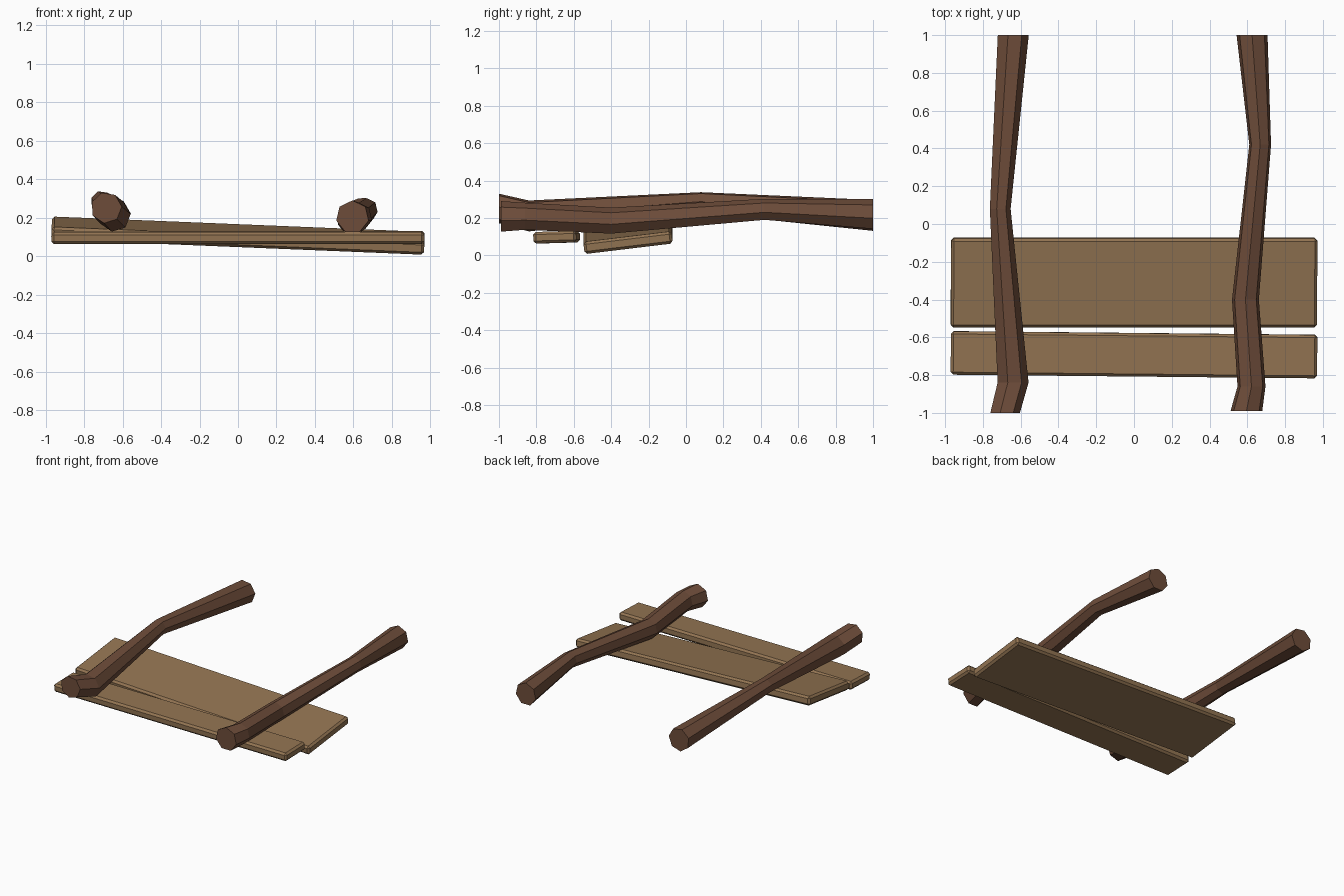
import bpy, bmesh, math
from mathutils import Vector

if "Cube" in bpy.data.objects:
    bpy.data.objects.remove(bpy.data.objects["Cube"])


def material(name, rgb):
    m = bpy.data.materials.new(name)
    m.diffuse_color = (*rgb, 1)
    m.use_nodes = True
    m.node_tree.nodes["Principled BSDF"].inputs["Base Color"].default_value = m.diffuse_color
    return m


PLANK = material("weathered plank brown", (0.29, 0.175, 0.085))
LOG = material("dark log brown", (0.155, 0.073, 0.042))


def finish(bm, name, mat):
    bmesh.ops.recalc_face_normals(bm, faces=bm.faces)
    me = bpy.data.meshes.new(name)
    bm.to_mesh(me)
    bm.free()
    me.materials.append(mat)
    ob = bpy.data.objects.new(name, me)
    bpy.context.collection.objects.link(ob)
    return ob


def plank(name, size, loc, rot):
    bm = bmesh.new()
    bmesh.ops.create_cube(bm, size=1)
    bmesh.ops.scale(bm, vec=Vector(size), verts=bm.verts)
    bmesh.ops.bevel(bm, geom=bm.edges[:], offset=0.014, segments=1, affect='EDGES')
    ob = finish(bm, name, PLANK)
    ob.location, ob.rotation_euler = loc, rot


def log(name, path, twist=0.0, sides=7):
    # rings stay upright so both ends are cut square
    bm = bmesh.new()
    rings = []
    for x, y, z, r in path:
        ring = []
        for i in range(sides):
            a = twist + 2 * math.pi * i / sides
            ring.append(bm.verts.new((x + r * math.sin(a), y, z + r * math.cos(a))))
        rings.append(ring)
    for a, b in zip(rings, rings[1:]):
        for i in range(sides):
            j = (i + 1) % sides
            bm.faces.new((a[i], a[j], b[j], b[i]))
    bm.faces.new(rings[0])
    bm.faces.new(rings[-1])
    finish(bm, name, LOG)


# seat boards: wide tilted one behind, narrow one in front
plank("wide_plank", (1.94, 0.475, 0.066), (0, -0.31, 0.107), (0.12, 0.041, 0))
plank("narrow_plank", (1.94, 0.23, 0.062), (0, -0.692, 0.097), (0.03, 0, -0.01))

# crooked logs lying across the boards: x, y, z, radius
log("left_log", [(-0.685, -1.0, 0.252, 0.081), (-0.643, -0.84, 0.212, 0.085),
                 (-0.71, 0.08, 0.283, 0.057), (-0.642, 1.0, 0.215, 0.085)], twist=-0.3)
log("right_log", [(0.595, -0.99, 0.204, 0.086), (0.622, -0.86, 0.205, 0.076),
                  (0.59, -0.4, 0.182, 0.073), (0.668, 0.42, 0.243, 0.059),
                  (0.625, 1.0, 0.217, 0.084)])
